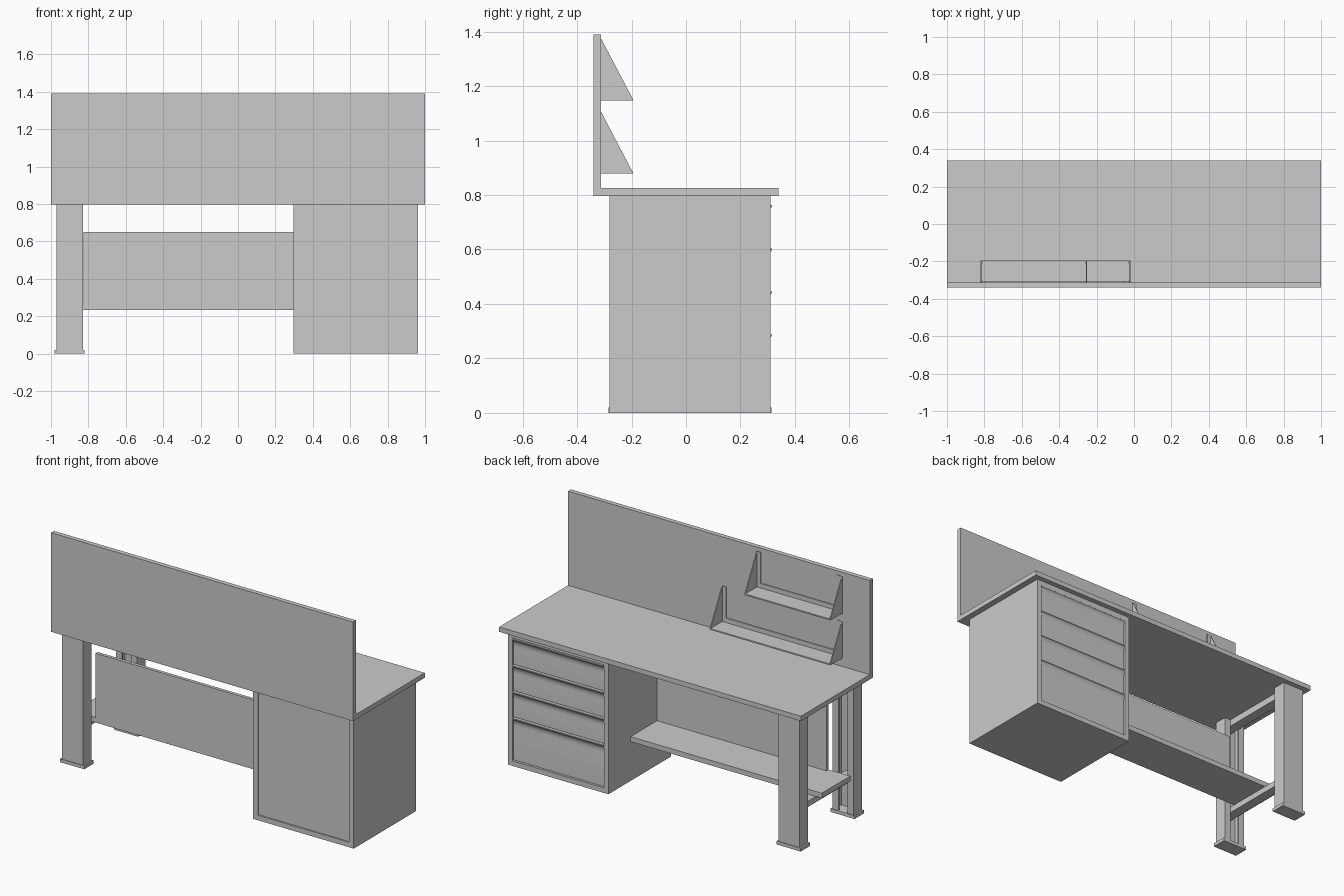
import bpy, bmesh

if "Cube" in bpy.data.objects:
    bpy.data.objects.remove(bpy.data.objects["Cube"])


def finish(name, bm, smooth=False):
    bmesh.ops.recalc_face_normals(bm, faces=bm.faces)
    mesh = bpy.data.meshes.new(name)
    bm.to_mesh(mesh)
    bm.free()
    ob = bpy.data.objects.new(name, mesh)
    bpy.context.collection.objects.link(ob)
    if smooth:
        bpy.ops.object.select_all(action='DESELECT')
        ob.select_set(True)
        bpy.context.view_layer.objects.active = ob
        bpy.ops.object.shade_smooth_by_angle()
    return ob


def extrude(name, points, vec, smooth=False):
    """Closed 3D outline extruded along vec."""
    bm = bmesh.new()
    face = bm.faces.new([bm.verts.new(p) for p in points])
    ext = bmesh.ops.extrude_face_region(bm, geom=[face])
    moved = [v for v in ext['geom'] if isinstance(v, bmesh.types.BMVert)]
    bmesh.ops.translate(bm, verts=moved, vec=vec)
    if not any(f.is_valid and f == face for f in bm.faces):
        bm.faces.new([bm.verts[i] for i in range(len(points))])
    return finish(name, bm, smooth)


def box(name, x0, x1, y0, y1, z0, z1):
    return extrude(name, [(x0, y0, z0), (x1, y0, z0), (x1, y1, z0), (x0, y1, z0)],
                   (0, 0, z1 - z0))


# Worktop and upright back board
box("worktop", -1, 1, -0.312, 0.34, 0.797, 0.826)
box("back_board", -1, 1, -0.34, -0.312, 0.797, 1.39)

# Channel legs, open towards each other, on foot plates
LX0, LX1, T, LIP = -0.97, -0.83, 0.01, 0.04
for name, outer, s in (("drawer_side_leg", 0.31, -1), ("board_side_leg", -0.28, 1)):
    a, b = outer, outer + s * 0.08
    outline = [(LX0, a), (LX1, a), (LX1, b), (LX1 - LIP, b), (LX1 - LIP, b - s * T),
               (LX1 - T, b - s * T), (LX1 - T, a + s * T), (LX0 + T, a + s * T),
               (LX0 + T, b - s * T), (LX0 + LIP, b - s * T), (LX0 + LIP, b), (LX0, b)]
    extrude(name, [(x, y, 0.018) for x, y in outline], (0, 0, 0.779))
    ys = sorted((a - s * 0.004, b + s * 0.004))
    box(name + "_foot", -0.98, -0.82, *ys, 0, 0.02)

# Bars joining the legs
box("upper_leg_bar", -0.93, -0.87, -0.27, 0.30, 0.757, 0.797)
box("lower_leg_bar", -0.93, -0.87, -0.27, 0.30, 0.20, 0.235)

# Low shelf and rear modesty panel
box("low_shelf", -0.97, 0.30, -0.17, 0.10, 0.235, 0.265)
box("modesty_panel", -0.825, 0.30, -0.17, -0.15, 0.265, 0.65)

# Drawer cabinet carcass
CX0, CX1 = 0.297, 0.963
box("cabinet_inner_side", CX0, CX0 + 0.03, -0.28, 0.31, 0, 0.797)
box("cabinet_outer_side", CX1 - 0.03, CX1, -0.28, 0.31, 0, 0.797)
box("cabinet_bottom", CX0 + 0.03, CX1 - 0.03, -0.28, 0.31, 0, 0.03)
box("cabinet_top", CX0 + 0.03, CX1 - 0.03, -0.28, 0.31, 0.767, 0.797)
box("cabinet_back", CX0 + 0.03, CX1 - 0.03, -0.272, -0.26, 0.03, 0.767)

# Drawer fronts with a curved pull lip along the top
levels = [0.032, 0.29, 0.447, 0.605, 0.765]
for i, (z0, z1) in enumerate(zip(levels, levels[1:])):
    z0 += 0.002
    z1 -= 0.002
    prof = [(0.28, z0), (0.303, z0), (0.303, z1 - 0.07), (0.301, z1 - 0.05),
            (0.301, z1 - 0.035), (0.304, z1 - 0.022), (0.309, z1 - 0.012),
            (0.315, z1 - 0.006), (0.315, z1), (0.28, z1)]
    extrude(f"drawer_front_{i + 1}", [(CX0 + 0.032, y, z) for y, z in prof],
            (CX1 - CX0 - 0.064, 0, 0), smooth=True)

# Two small shelves with triangular end brackets on the board
for name, x1, z in (("lower_tray", -0.02, 0.878), ("upper_tray", -0.25, 1.147)):
    x0, y0, y1 = -0.82, -0.312, -0.195
    box(name, x0, x1, y0, y1, z, z + 0.008)
    box(name + "_back_lip", x0, x1, y0, y0 + 0.006, z, z + 0.035)
    for side, x, d in (("left", x0, 1), ("right", x1, -1)):
        extrude(f"{name}_{side}_bracket",
                [(x, y0, z), (x, y1, z), (x, y1, z + 0.005), (x, y0, z + 0.228)],
                (d * 0.006, 0, 0))
        xs = sorted((x, x + d * 0.03))
        box(f"{name}_{side}_flange", *xs, y0, y0 + 0.006, z, z + 0.22)
